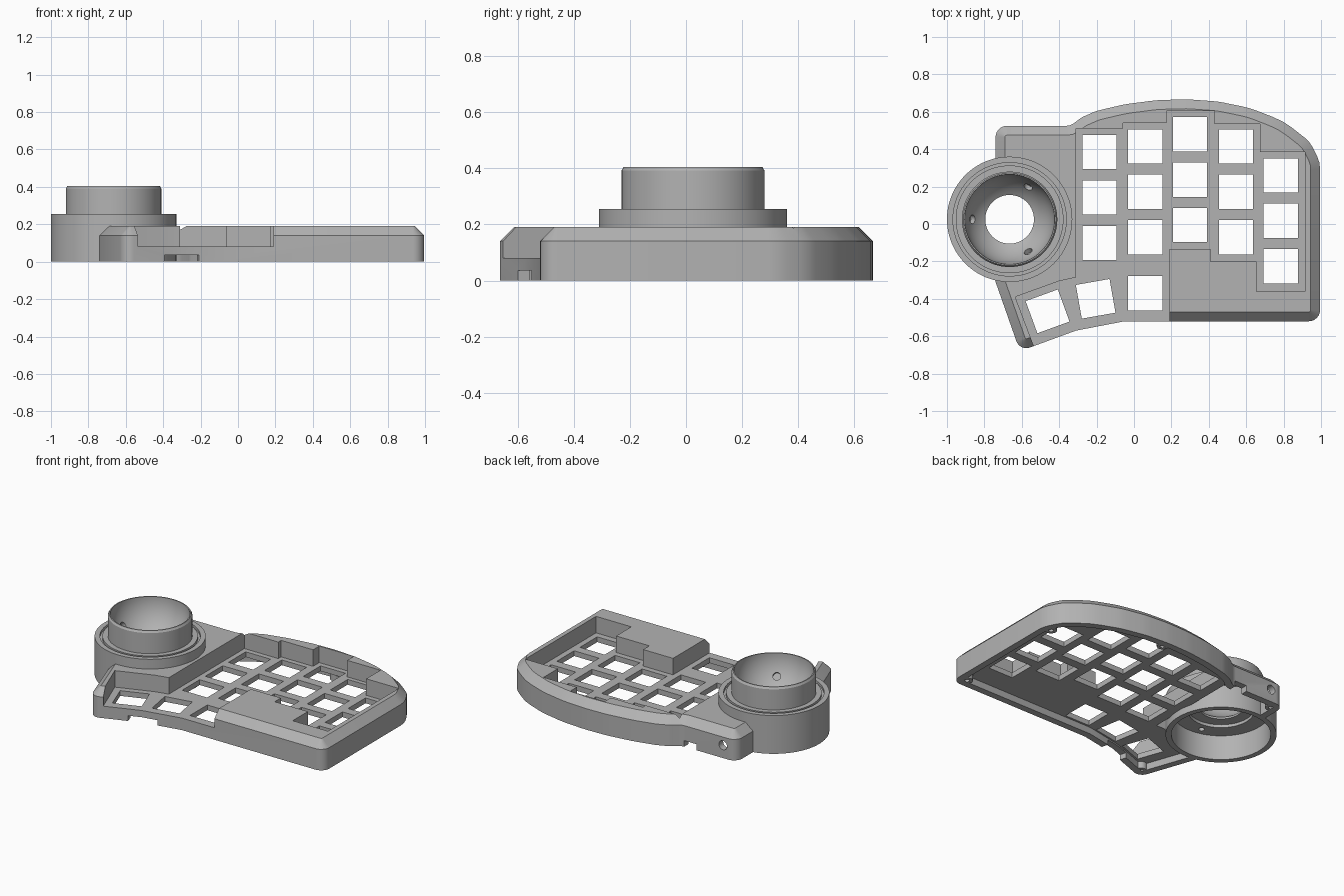
import bpy, bmesh, math
from mathutils import Vector, Matrix

cube = bpy.data.objects.get("Cube")
if cube:
    bpy.data.objects.remove(cube)

grey = bpy.data.materials.new("plain_grey")
grey.use_nodes = True
grey.diffuse_color = (0.45, 0.45, 0.45, 1)
grey.node_tree.nodes["Principled BSDF"].inputs["Base Color"].default_value = (0.45, 0.45, 0.45, 1)

CX, CY = -0.665, 0.025      # axis of the ball socket


def make(name, bm):
    bmesh.ops.recalc_face_normals(bm, faces=bm.faces)
    mesh = bpy.data.meshes.new(name)
    bm.to_mesh(mesh)
    bm.free()
    mesh.materials.append(grey)
    ob = bpy.data.objects.new(name, mesh)
    bpy.context.collection.objects.link(ob)
    return ob


def loft(name, rings):
    """Closed solid through stacked rings of (points, z)."""
    bm = bmesh.new()
    loops = [[bm.verts.new((p[0], p[1], z)) for p in pts] for pts, z in rings]
    n = len(loops[0])
    for a, b in zip(loops, loops[1:]):
        for i in range(n):
            j = (i + 1) % n
            bm.faces.new((a[i], a[j], b[j], b[i]))
    bm.faces.new(loops[0][::-1])
    bm.faces.new(loops[-1])
    return make(name, bm)


def prism(name, pts, z0, z1):
    return loft(name, [(pts, z0), (pts, z1)])


def lathe(name, profile, x, y, steps=96):
    bm = bmesh.new()
    vs = [bm.verts.new((x + r, y, z)) for r, z in profile]
    edges = [bm.edges.new((vs[i - 1], vs[i])) for i in range(len(vs))]
    bmesh.ops.spin(bm, geom=vs + edges, cent=(x, y, 0), axis=(0, 0, 1),
                   angle=math.tau, steps=steps)
    bmesh.ops.remove_doubles(bm, verts=bm.verts, dist=1e-5)
    return make(name, bm)


def rod(name, center, axis, radius, depth, segs=24):
    bm = bmesh.new()
    turn = Vector(axis).to_track_quat('Z', 'Y').to_matrix().to_4x4()
    bmesh.ops.create_cone(bm, cap_ends=True, segments=segs, radius1=radius,
                          radius2=radius, depth=depth,
                          matrix=Matrix.Translation(center) @ turn)
    return make(name, bm)


def rect(x, y, w, h, deg=0):
    rot = Matrix.Rotation(math.radians(deg), 2)
    return [Vector((x, y)) + rot @ Vector((sx * w / 2, sy * h / 2))
            for sx, sy in ((-1, -1), (1, -1), (1, 1), (-1, 1))]


def cut(target, cutter):
    cutter.hide_render = True
    mod = target.modifiers.new("cut", 'BOOLEAN')
    mod.operation, mod.solver, mod.object = 'DIFFERENCE', 'EXACT', cutter
    bpy.ops.object.select_all(action='DESELECT')
    bpy.context.view_layer.objects.active = target
    target.select_set(True)
    bpy.ops.object.modifier_apply(modifier=mod.name)
    bpy.data.objects.remove(cutter)


def rounded(corners, steps=6):
    out = []
    for i, (x, y, r) in enumerate(corners):
        c = Vector((x, y))
        if r == 0:
            out.append(c)
            continue
        a = (Vector(corners[i - 1][:2]) - c).normalized()
        b = (Vector(corners[(i + 1) % len(corners)][:2]) - c).normalized()
        half = a.angle(b) / 2
        mid = c + (a + b).normalized() * r / math.sin(half)
        t = r / math.tan(half)
        p, q = c + a * t - mid, c + b * t - mid
        n = steps if half < 1.2 else 2
        out += [mid + p.lerp(q, k / n).normalized() * r for k in range(n + 1)]
    return out


def inset(pts, d):
    out = []
    for i, p in enumerate(pts):
        e = (p - pts[i - 1]).normalized()
        f = (pts[(i + 1) % len(pts)] - p).normalized()
        n1, n2 = Vector((-e.y, e.x)), Vector((-f.y, f.x))
        out.append(p + (n1 + n2) * d / (1 + n1.dot(n2)))
    return out


# Case body with chamfered top edge
outline = rounded([
    (-.61, -.68, .055), (-.31, -.57, 0), (-.05, -.52, 0), (.995, -.52, .06),
    (.995, .33, .15), (.94, .44, .15), (.80, .55, .4), (.62, .62, .4),
    (.45, .655, .5), (.28, .667, .6), (.12, .662, .6), (-.05, .64, .6),
    (-.20, .605, .2), (-.28, .57, .1), (-.34, .525, .06), (-.74, .525, .06),
    (-.74, -.31, 0)])
case = loft("case_body", [(outline, 0), (outline, .14), (inset(outline, .05), .19)])

# Hollow underside, with a taller bay beside the socket
cut(case, prism("hollow", inset(outline, .045), -.1, .045))
cut(case, prism("bay", rect(-.52, .14, .35, .68), -.1, .15))

# Stepped key well, open at the thumb side
well = [(-.31, .51), (-.06, .51), (-.06, .54), (.175, .54), (.175, .605),
        (.43, .605), (.43, .535), (.675, .535), (.675, .385), (.915, .385),
        (.915, -.36), (.655, -.36), (.655, -.2), (.41, -.2), (.41, -.135),
        (.19, -.135), (.19, -.8), (-.48, -.8), (-.635, -.39), (-.40, -.305),
        (-.31, -.285)]
cut(case, prism("well", well[::-1], .08, .4))

# Key openings
PITCH, KEY = .243, .183
keys = [(x, top - PITCH * row, 0) for x, top in
        ((-.185, .385), (.06, .415), (.30, .48), (.545, .415), (.785, .26))
        for row in range(3)]
keys += [(.06, -.37, 0), (-.205, -.40, 10), (-.462, -.467, 20)]
for x, y, deg in keys:
    cut(case, prism("key_opening", rect(x, y, KEY, KEY, deg), -.1, .15))

# Wall notches and cable hole
cut(case, prism("front_notch", rect(-.30, -.575, .19, .14, 15), -.1, .035))
cut(case, prism("back_notch", rect(-.40, .52, .09, .14), -.1, .04))
cut(case, rod("cable_hole", (-.64, .52, .085), (0, 1, 0), .03, .2))

# Room for the ball socket
cut(case, rod("socket_room", (CX, CY, .1), (0, 0, 1), .32, 1, 96))

# Ball socket: collar, cup wall and spherical bowl
BALL, BALL_Z = .24, .40
low = math.acos(.13 / BALL)
bowl = [(BALL * math.cos(low * k / 14), BALL_Z - BALL * math.sin(low * k / 14))
        for k in range(15)]
socket = lathe("ball_socket", [
    (.30, 0), (.335, 0), (.335, .255), (.303, .255), (.303, .238), (.288, .238),
    (.288, .255), (.255, .255), (.255, .392), (.247, .405), (BALL, .405)] + bowl +
    [(.13, .185), (.20, .185), (.20, .165), (.30, .165)], CX, CY)

# Bearing pockets in the bowl and screw holes under the collar
for deg in (60, 180, 300):
    a = math.radians(deg)
    d = Vector((.2 * math.cos(a), .2 * math.sin(a), -.133))
    cut(socket, rod("bearing_pocket", Vector((CX, CY, BALL_Z)) + d, d, .024, .05))
for deg in (78, 258):
    a = math.radians(deg)
    cut(socket, rod("collar_screw_hole",
                    (CX + .25 * math.cos(a), CY + .25 * math.sin(a), .17),
                    (0, 0, 1), .018, .08))

# Screw bosses along the underside rim
parts = [case, socket]
for x, y in ((.93, -.46), (.93, .33), (.29, .615), (-.685, .47), (-.575, -.62)):
    parts.append(lathe("screw_boss", [(.016, 0), (.036, 0), (.036, .05), (.016, .05)],
                       x, y, 24))

bpy.ops.object.select_all(action='DESELECT')
for ob in parts:
    ob.select_set(True)
bpy.context.view_layer.objects.active = case
bpy.ops.object.shade_smooth_by_angle(angle=math.radians(30))
